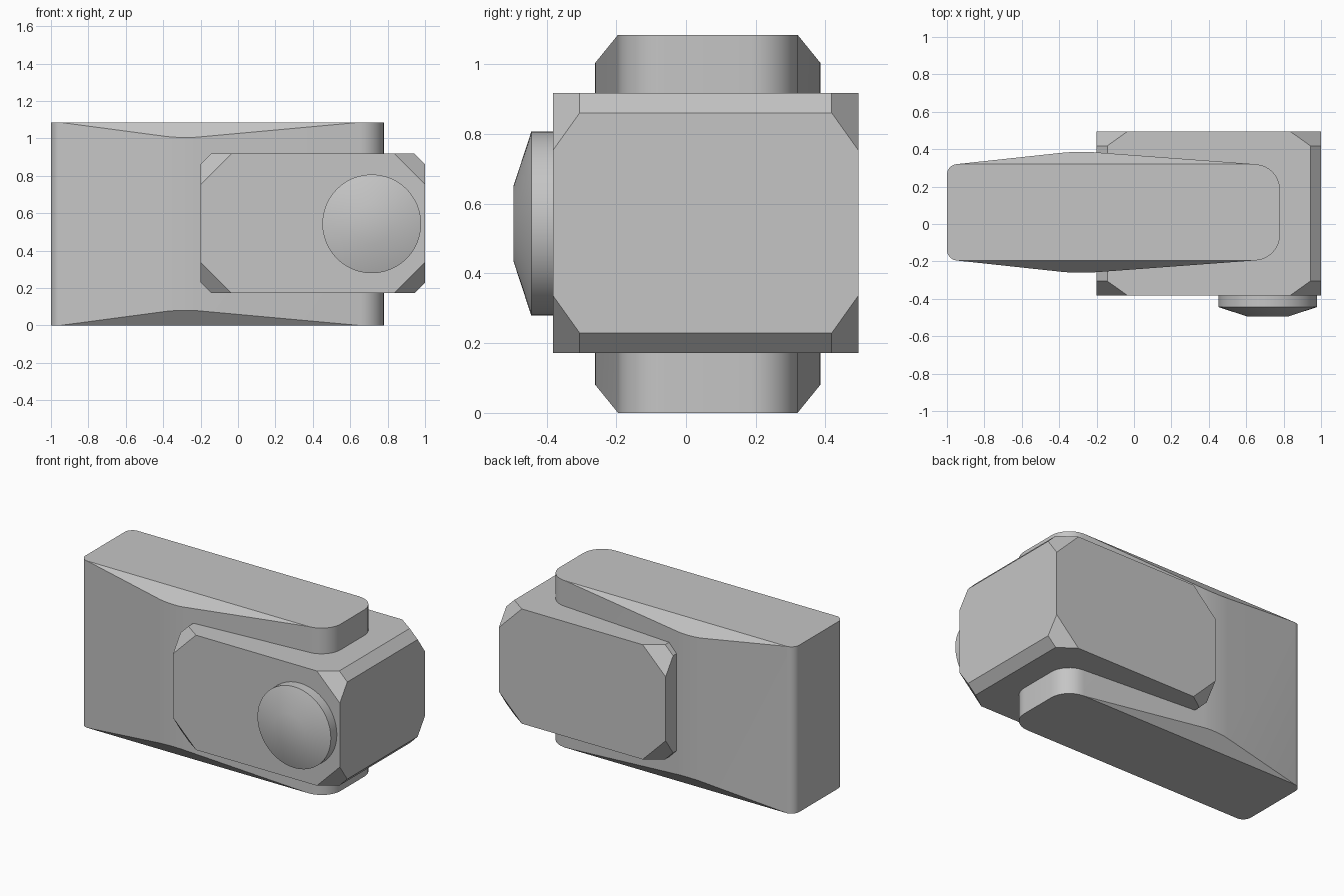
import bpy, bmesh, math
from mathutils import Vector, Matrix

if "Cube" in bpy.data.objects:
    bpy.data.objects.remove(bpy.data.objects["Cube"])

# Single grey finish
grey = bpy.data.materials.new("plain_grey")
grey.use_nodes = True
colour = (0.56, 0.56, 0.56, 1)
grey.diffuse_color = colour
grey.node_tree.nodes["Principled BSDF"].inputs["Base Color"].default_value = colour


def finish(bm, name, smooth=True):
    bmesh.ops.recalc_face_normals(bm, faces=bm.faces)
    mesh = bpy.data.meshes.new(name)
    bm.to_mesh(mesh)
    bm.free()
    mesh.materials.append(grey)
    obj = bpy.data.objects.new(name, mesh)
    bpy.context.collection.objects.link(obj)
    if smooth:
        bpy.ops.object.select_all(action='DESELECT')
        obj.select_set(True)
        bpy.context.view_layer.objects.active = obj
        bpy.ops.object.shade_smooth_by_angle(angle=math.radians(30))
    return obj


def loft(bm, rings):
    """Join equal-sized rings of points and cap both ends."""
    loops = [[bm.verts.new(p) for p in ring] for ring in rings]
    n = len(loops[0])
    for a, b in zip(loops, loops[1:]):
        for i in range(n):
            j = (i + 1) % n
            bm.faces.new((a[i], a[j], b[j], b[i]))
    bm.faces.new(loops[0])
    bm.faces.new(loops[-1])


# Main body: tapered prism, widest near the middle, with rounded corners
HEIGHT, MID_Y = 1.085, 0.0625
half = [(-1, 0.252), (-0.3, 0.3275), (0.78, 0.2475)]
plan = [(x, MID_Y - w) for x, w in half] + [(x, MID_Y + w) for x, w in reversed(half)]
bm = bmesh.new()
loft(bm, [[(x, y, z) for x, y in plan] for z in (0, HEIGHT)])
for x, radius in ((-1, 0.05), (-0.3, 0.09), (0.78, 0.125)):
    uprights = [e for e in bm.edges
                if all(abs(v.co.x - x) < 1e-4 for v in e.verts)
                and abs(e.verts[0].co.z - e.verts[1].co.z) > 1]
    bmesh.ops.bevel(bm, geom=uprights, offset=radius, segments=8,
                    profile=0.5, affect='EDGES')
bmesh.ops.recalc_face_normals(bm, faces=bm.faces)

# Slanted cuts along the four long edges of the bulge
for sy in (-1, 1):
    for sz in (-1, 1):
        point = Vector((0, MID_Y + sy * 0.2575, HEIGHT / 2 * (1 + sz)))
        normal = Vector((0, sy * 0.08, sz * 0.065)).normalized()
        cut = bmesh.ops.bisect_plane(
            bm, geom=bm.verts[:] + bm.edges[:] + bm.faces[:], dist=1e-5,
            plane_co=point, plane_no=normal, clear_outer=True)
        rim = [e for e in bm.edges if e.is_boundary]
        bmesh.ops.holes_fill(bm, edges=rim, sides=0)
finish(bm, "main_body")


# Sleeve block: chamfered box with larger corner cuts on its two broad faces
def octagon(y, c):
    x0, x1, z0, z1 = -0.2, 1.0, 0.172, 0.918
    return [(x0 + c, y, z0), (x1 - c, y, z0), (x1, y, z0 + c), (x1, y, z1 - c),
            (x1 - c, y, z1), (x0 + c, y, z1), (x0, y, z1 - c), (x0, y, z0 + c)]


bm = bmesh.new()
loft(bm, [octagon(y, c) for y, c in
          ((-0.382, 0.165), (-0.305, 0.057), (0.418, 0.057), (0.495, 0.165))])
finish(bm, "sleeve_block", smooth=False)

# Round knob on the front face
SEGMENTS = 48
bm = bmesh.new()
loft(bm, [[(0.715 + r * math.cos(2 * math.pi * i / SEGMENTS), y,
            0.543 + r * math.sin(2 * math.pi * i / SEGMENTS)) for i in range(SEGMENTS)]
          for y, r in ((-0.37, 0.264), (-0.444, 0.264), (-0.495, 0.108))])
finish(bm, "round_knob")
